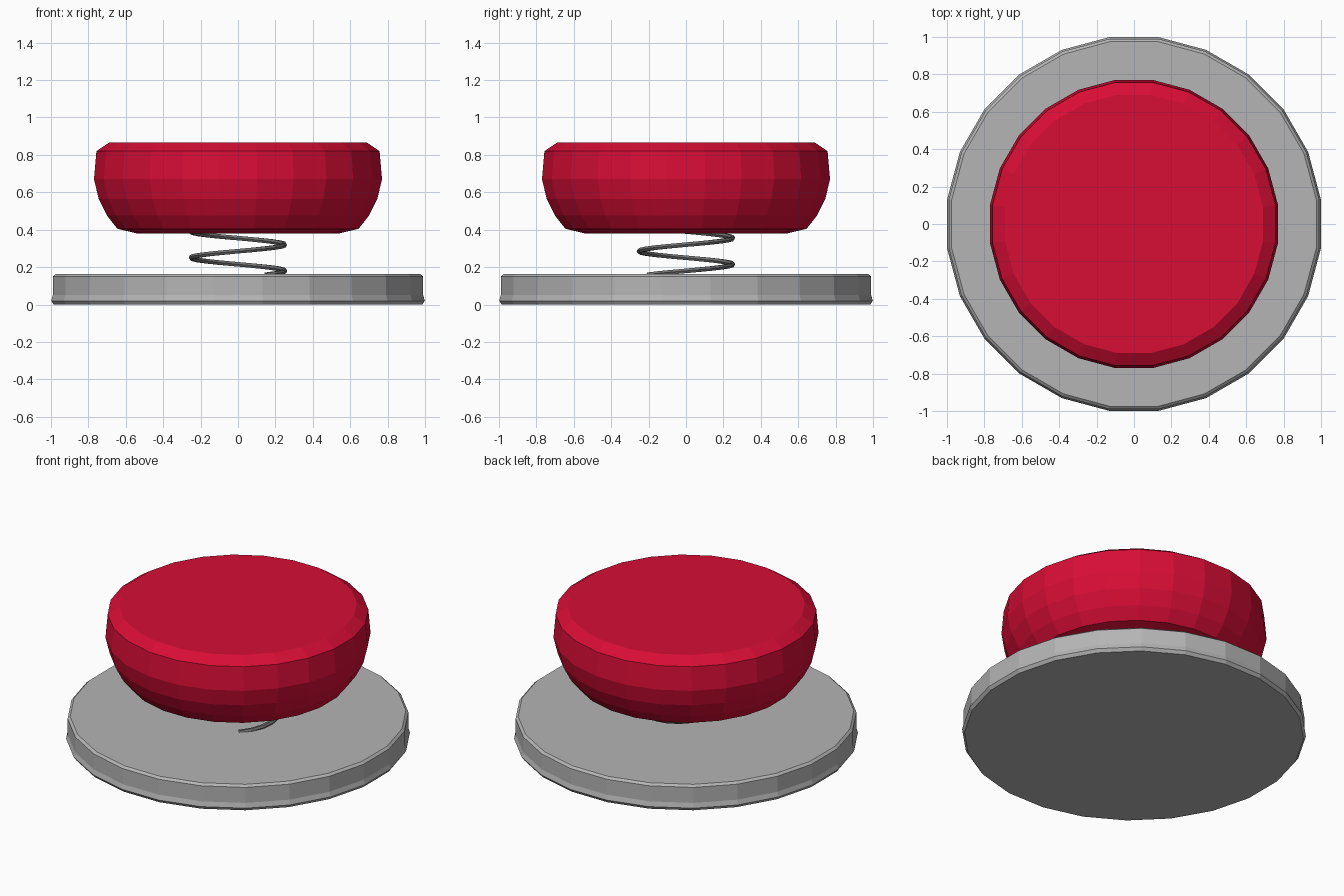
import bpy, bmesh, math
from mathutils import Vector

if "Cube" in bpy.data.objects:
    bpy.data.objects.remove(bpy.data.objects["Cube"])


def material(name, rgb):
    m = bpy.data.materials.new(name)
    m.diffuse_color = (*rgb, 1.0)
    m.use_nodes = True
    m.node_tree.nodes["Principled BSDF"].inputs["Base Color"].default_value = m.diffuse_color
    return m


def finish(name, bm, mat):
    bmesh.ops.recalc_face_normals(bm, faces=bm.faces)
    me = bpy.data.meshes.new(name)
    bm.to_mesh(me)
    bm.free()
    me.materials.append(mat)
    ob = bpy.data.objects.new(name, me)
    bpy.context.collection.objects.link(ob)
    return ob


def skin(bm, rings):
    # bridge consecutive vertex rings and close both ends
    n = len(rings[0])
    for a, b in zip(rings, rings[1:]):
        for i in range(n):
            j = (i + 1) % n
            bm.faces.new((a[i], a[j], b[j], b[i]))
    bm.faces.new(rings[0])
    bm.faces.new(rings[-1])


def lathe(name, profile, sides, mat):
    # half-step turn puts flat sides on the axes; radii are measured there
    bm = bmesh.new()
    k = 1 / math.cos(math.pi / sides)
    rings = []
    for r, z in profile:
        angles = [2 * math.pi * (i + 0.5) / sides for i in range(sides)]
        rings.append([bm.verts.new((r * k * math.cos(a), r * k * math.sin(a), z))
                      for a in angles])
    skin(bm, rings)
    return finish(name, bm, mat)


def spring(name, radius, wire, z0, pitch, a0, a1, steps, mat):
    bm = bmesh.new()
    rings = []
    for s in range(steps + 1):
        a = a0 + (a1 - a0) * s / steps
        out = Vector((math.cos(a), math.sin(a), 0))
        centre = out * radius + Vector((0, 0, z0 + pitch * a / (2 * math.pi)))
        ring = []
        for i in range(6):
            t = math.pi * i / 3
            ring.append(bm.verts.new(centre + out * wire * math.cos(t)
                                     + Vector((0, 0, wire * math.sin(t)))))
        rings.append(ring)
    skin(bm, rings)
    return finish(name, bm, mat)


grey = material("light grey metal", (0.46, 0.46, 0.46))
dark = material("dark grey metal", (0.17, 0.17, 0.17))
red = material("red", (0.68, 0.004, 0.036))

# round base plate
lathe("base_plate", [(0.985, 0.0), (0.999, 0.02), (0.99, 0.05),
                     (0.99, 0.15), (0.975, 0.163)], 24, grey)

# coil spring between plate and button
spring("coil_spring", 0.25, 0.014, 0.18, 0.14,
       -0.3 * math.pi, 3.1 * math.pi, 36, dark)

# push button: rounded underside, flat top with a narrow chamfer
lathe("push_button", [(0.54, 0.38), (0.645, 0.405), (0.70, 0.475),
                      (0.745, 0.565), (0.77, 0.67), (0.757, 0.82),
                      (0.69, 0.865)], 24, red)
